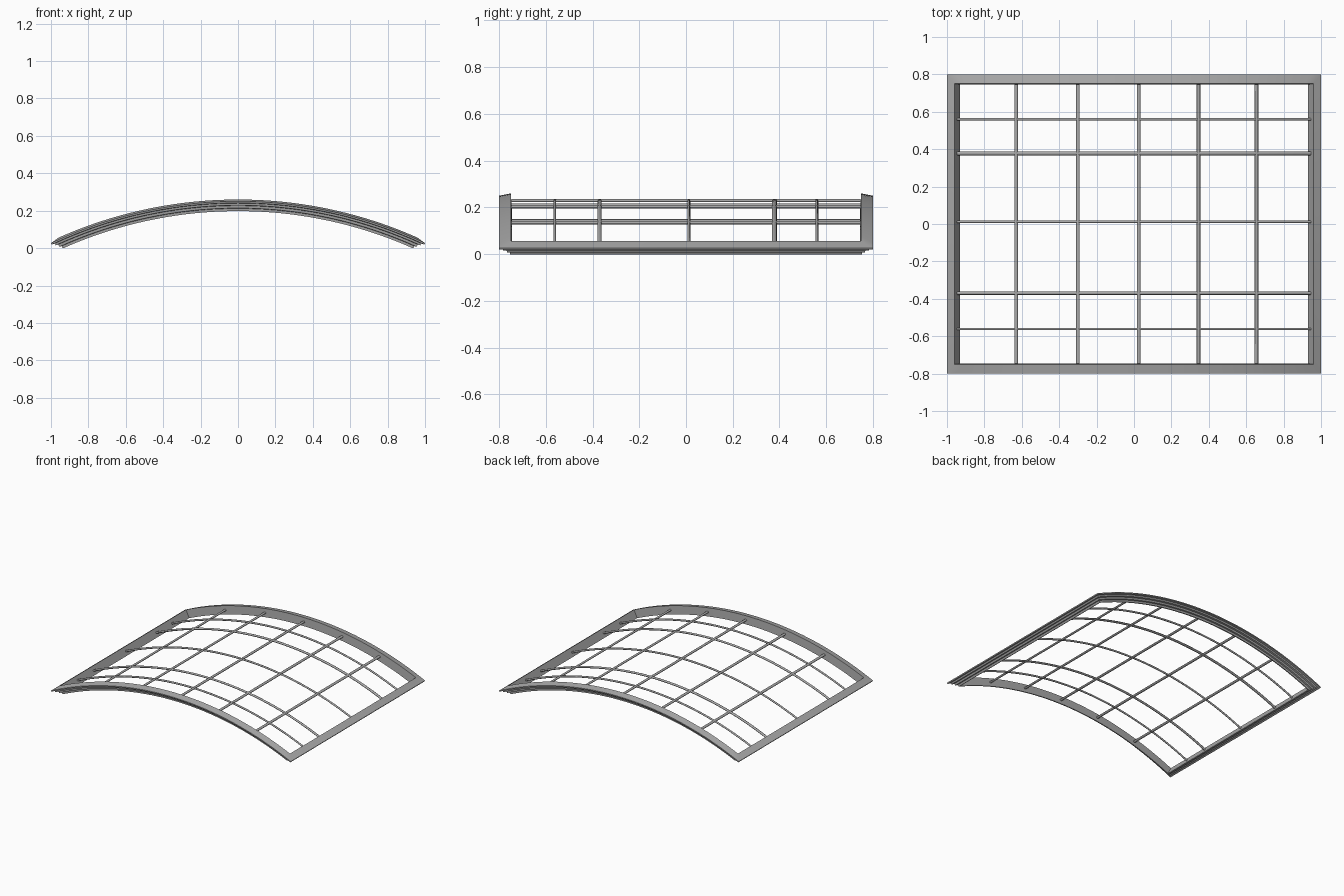
import bpy, bmesh, math
from mathutils import Vector

if "Cube" in bpy.data.objects:
    bpy.data.objects.remove(bpy.data.objects["Cube"])

R = 2.36                          # radius of the curved top
CZ = 0.26 - R                     # height of the arc centre
HALF_Y = 0.8
HALF_A = math.asin(1 / (R - 0.01))
SEGS = 40
BAR_R = R - 0.031                 # radius on which the bars lie

grey = bpy.data.materials.new("metal grey")
grey.use_nodes = True
colour = (0.40, 0.40, 0.40, 1)
grey.diffuse_color = colour
grey.node_tree.nodes["Principled BSDF"].inputs["Base Color"].default_value = colour


def bend(angle, y, radius):
    return Vector((radius * math.sin(angle), y, CZ + radius * math.cos(angle)))


def loft(name, rings, closed, smooth_angle):
    """Skin a list of equal point rings; closed joins the last to the first."""
    bm = bmesh.new()
    loops = [[bm.verts.new(p) for p in ring] for ring in rings]
    pairs = list(zip(loops, loops[1:]))
    if closed:
        pairs.append((loops[-1], loops[0]))
    for a, b in pairs:
        for i in range(len(a)):
            j = (i + 1) % len(a)
            bm.faces.new((a[i], a[j], b[j], b[i]))
    if not closed:
        bm.faces.new(loops[0])
        bm.faces.new(loops[-1])
    bmesh.ops.recalc_face_normals(bm, faces=bm.faces)
    mesh = bpy.data.meshes.new(name)
    bm.to_mesh(mesh)
    bm.free()
    mesh.materials.append(grey)
    obj = bpy.data.objects.new(name, mesh)
    bpy.context.collection.objects.link(obj)
    bpy.ops.object.select_all(action="DESELECT")
    obj.select_set(True)
    bpy.context.view_layer.objects.active = obj
    bpy.ops.object.shade_smooth_by_angle(angle=math.radians(smooth_angle))
    return obj


def frame_ring(inset, depth):
    """Mitred rectangle bent over the arc."""
    y, a, r = HALF_Y - inset, HALF_A - inset / R, R - depth
    steps = [a * (2 * i / SEGS - 1) for i in range(SEGS + 1)]
    return ([bend(t, -y, r) for t in steps] +
            [bend(t, y, r) for t in reversed(steps)])


# Frame: sloped top lip, plain inner wall, stepped outer underside
profile = [(0, 0.01), (0.05, 0), (0.055, 0.062), (0.047, 0.062),
           (0.045, 0.048), (0.034, 0.046), (0.032, 0.033),
           (0.018, 0.031), (0.016, 0.02), (0, 0.018)]
loft("curved_frame", [frame_ring(w, d) for w, d in profile], True, 25)


def oval(half_width, half_height, sides=10):
    turns = [2 * math.pi * k / sides for k in range(sides)]
    return [(half_width * math.cos(t), half_height * math.sin(t)) for t in turns]


# Straight bars running front to back
for n, x in enumerate((-0.63, -0.30, 0.025, 0.345, 0.655)):
    a = math.asin(x / BAR_R)
    rings = [[bend(a + u / R, y, BAR_R + v) for u, v in oval(0.01, 0.007)]
             for y in (-0.747, 0.747)]
    loft(f"straight_bar_{n + 1}", rings, False, 50)

# Arched bars running side to side
arches = ((-0.562, 0.006), (-0.37, 0.009), (0.012, 0.0065),
          (0.378, 0.0105), (0.56, 0.0065))
reach = HALF_A - 0.053 / R
for n, (y, w) in enumerate(arches):
    rings = [[bend(reach * (2 * i / SEGS - 1), y + u, BAR_R + v)
              for u, v in oval(w, 0.007)] for i in range(SEGS + 1)]
    loft(f"arched_bar_{n + 1}", rings, False, 50)
